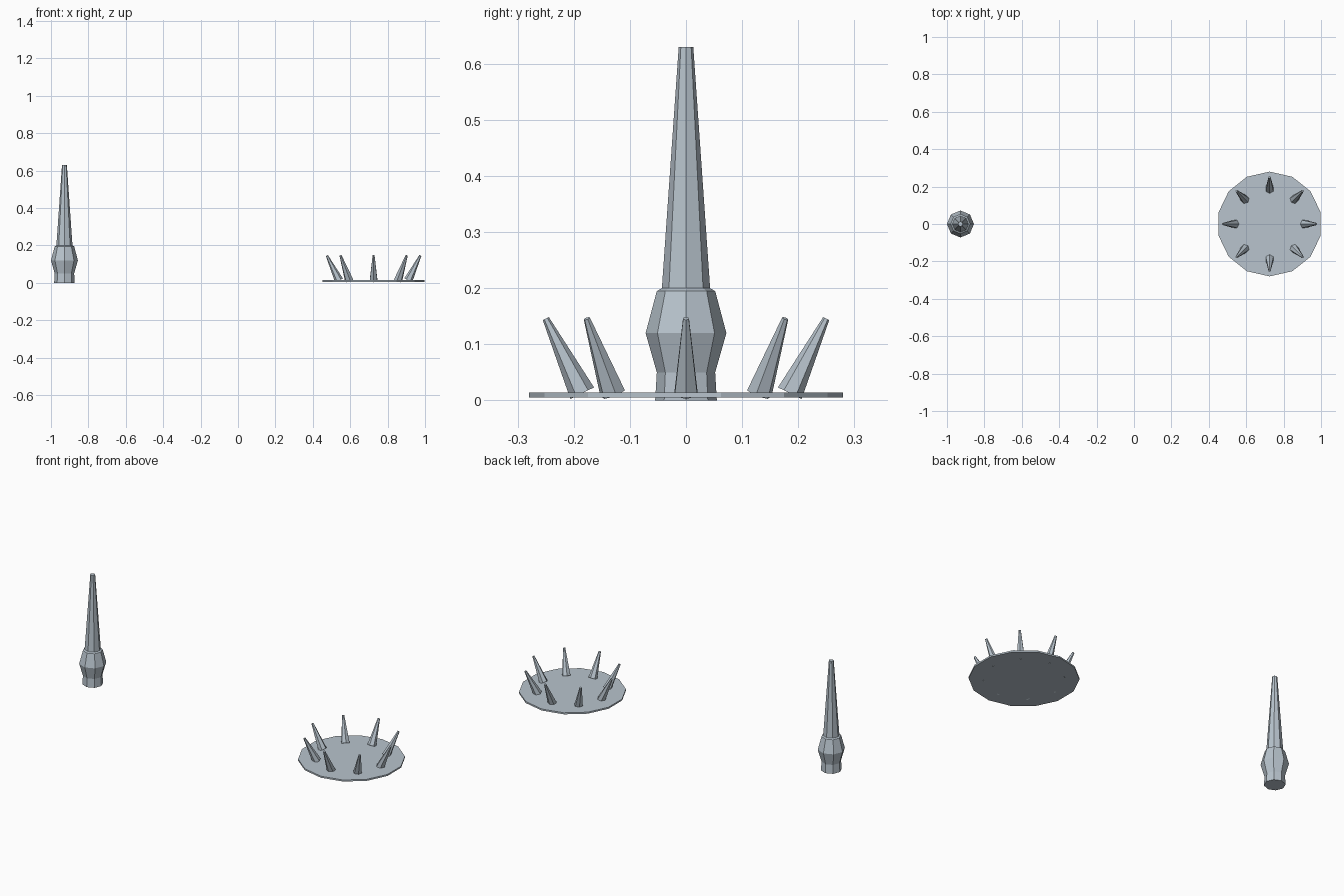
import bpy, bmesh, math
from mathutils import Matrix, Vector

cube = bpy.data.objects.get("Cube")
if cube:
    bpy.data.objects.remove(cube, do_unlink=True)

# Single painted metal colour
steel = bpy.data.materials.new("pale blue grey")
steel.use_nodes = True
COLOUR = (0.48, 0.55, 0.61, 1)
steel.diffuse_color = COLOUR
steel.node_tree.nodes["Principled BSDF"].inputs["Base Color"].default_value = COLOUR


def lathe(name, profile, sides, turn, matrix):
    """Flat-sided solid from (radius, height) pairs, capped at both ends."""
    bm = bmesh.new()
    rings = []
    for r, z in profile:
        angles = [turn + math.tau * i / sides for i in range(sides)]
        rings.append([bm.verts.new((r * math.cos(a), r * math.sin(a), z)) for a in angles])
    for low, high in zip(rings, rings[1:]):
        for i in range(sides):
            j = (i + 1) % sides
            bm.faces.new((low[i], low[j], high[j], high[i]))
    bm.faces.new(rings[0][::-1])
    bm.faces.new(rings[-1])
    mesh = bpy.data.meshes.new(name)
    bm.to_mesh(mesh)
    bm.free()
    mesh.materials.append(steel)
    obj = bpy.data.objects.new(name, mesh)
    obj.matrix_world = matrix
    bpy.context.collection.objects.link(obj)
    return obj


# Tall spire with a bulging collar
spire_profile = [(0.055, 0), (0.052, 0.05), (0.072, 0.12), (0.052, 0.195),
                 (0.043, 0.2), (0.013, 0.63)]
lathe("spire", spire_profile, 8, 0, Matrix.Translation((-0.928, 0, 0)))

# Thin round plate
centre = Vector((0.725, 0, 0))
lathe("plate", [(0.28, 0.005), (0.28, 0.014)], 14, math.pi / 2,
      Matrix.Translation(centre))

# Ring of spikes leaning outward
for i in range(8):
    place = (Matrix.Translation(centre) @ Matrix.Rotation(math.tau * i / 8, 4, "Z")
             @ Matrix.Translation((0.185, 0, 0.013))
             @ Matrix.Rotation(math.radians(26), 4, "Y"))
    lathe(f"spike_{i + 1}", [(0.0235, 0), (0.006, 0.148)], 6, 0, place)
